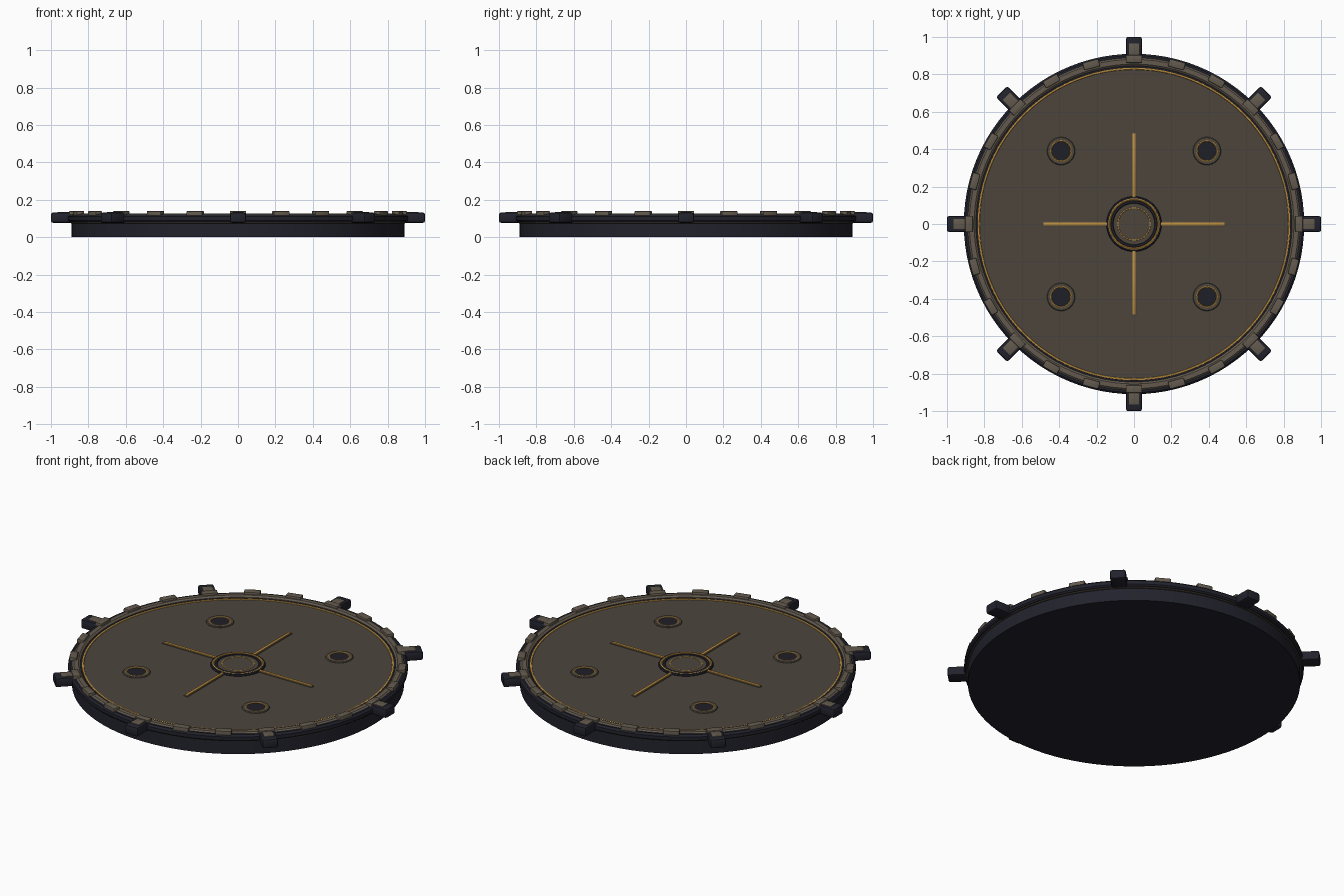
import bpy, bmesh, math
from mathutils import Matrix

if "Cube" in bpy.data.objects:
    bpy.data.objects.remove(bpy.data.objects["Cube"])

def material(name, rgb):
    m = bpy.data.materials.new(name)
    m.diffuse_color = (*rgb, 1)
    m.use_nodes = True
    m.node_tree.nodes["Principled BSDF"].inputs["Base Color"].default_value = m.diffuse_color
    return m

NAVY = material("dark navy metal", (0.016, 0.016, 0.026))
BROWN = material("brown plate", (0.072, 0.060, 0.046))
TAN = material("worn tan metal", (0.125, 0.102, 0.076))
GOLD = material("gold trim", (0.50, 0.27, 0.05))
BLACK = material("dark socket", (0.013, 0.013, 0.020))

def finish(name, bm, mat):
    bmesh.ops.recalc_face_normals(bm, faces=bm.faces)
    me = bpy.data.meshes.new(name)
    bm.to_mesh(me)
    bm.free()
    me.materials.append(mat)
    ob = bpy.data.objects.new(name, me)
    bpy.context.collection.objects.link(ob)
    bpy.ops.object.select_all(action='DESELECT')
    ob.select_set(True)
    bpy.context.view_layer.objects.active = ob
    bpy.ops.object.shade_smooth_by_angle(angle=math.radians(35))
    return ob

def lathe(name, profile, mat, centers=((0, 0),), seg=96, closed=True):
    """Revolve an (r, z) profile around z at each centre."""
    bm = bmesh.new()
    for cx, cy in centers:
        cols = []
        for i in range(seg):
            a = 2 * math.pi * i / seg
            cols.append([bm.verts.new((cx + r * math.cos(a), cy + r * math.sin(a), z)) for r, z in profile])
        n = len(profile)
        for i in range(seg):
            a, b = cols[i], cols[(i + 1) % seg]
            for j in range(n if closed else n - 1):
                k = (j + 1) % n
                bm.faces.new((a[j], b[j], b[k], a[k]))
        if not closed:                       # cap both ends
            bm.faces.new([c[0] for c in cols])
            bm.faces.new([c[-1] for c in cols])
    return finish(name, bm, mat)

def ring_profile(r, z, w, h, n=8):
    return [(r + w * math.cos(2 * math.pi * i / n), z + h * math.sin(2 * math.pi * i / n)) for i in range(n)]

def radial_boxes(name, count, r0, r1, width, z0, z1, bevel, mat, skip=lambda i: False):
    """Bevelled boxes repeated around the rim."""
    bm = bmesh.new()
    for i in range(count):
        if skip(i):
            continue
        part = bmesh.new()
        m = (Matrix.Rotation(2 * math.pi * i / count, 4, 'Z')
             @ Matrix.Translation(((r0 + r1) / 2, 0, (z0 + z1) / 2))
             @ Matrix.Diagonal((r1 - r0, width, z1 - z0, 1)))
        bmesh.ops.create_cube(part, size=1, matrix=m)
        if bevel:
            bmesh.ops.bevel(part, geom=part.edges[:], offset=bevel, segments=2, profile=0.5, affect='EDGES')
        tmp = bpy.data.meshes.new("tmp")
        part.to_mesh(tmp)
        part.free()
        bm.from_mesh(tmp)
        bpy.data.meshes.remove(tmp)
    return finish(name, bm, mat)

# Main drum and overhanging lip
lathe("base_drum", [(0.89, 0), (0.89, 0.085)], NAVY, closed=False)
lathe("outer_lip", [(0.86, 0.082), (0.902, 0.082), (0.91, 0.09), (0.91, 0.11), (0.90, 0.12), (0.86, 0.12)], NAVY)
lathe("lower_seam", ring_profile(0.89, 0.08, 0.008, 0.006), BROWN)

# Top plate, raised rim and its trim
lathe("top_plate", [(0.86, 0.08), (0.86, 0.113)], BROWN, closed=False)
lathe("raised_rim", [(0.845, 0.10), (0.845, 0.119), (0.855, 0.127), (0.88, 0.127), (0.89, 0.119), (0.89, 0.10)], TAN)
lathe("rim_groove", [(0.836, 0.105), (0.836, 0.1145), (0.846, 0.1145), (0.846, 0.105)], BLACK)
lathe("rim_trim", ring_profile(0.831, 0.113, 0.006, 0.004), GOLD)

# Rim pads and protruding lugs
radial_boxes("rim_pads", 24, 0.862, 0.903, 0.088, 0.108, 0.14, 0.005, TAN)
radial_boxes("lugs", 8, 0.87, 1.0, 0.085, 0.077, 0.131, 0.01, NAVY)
radial_boxes("lug_caps", 8, 0.895, 0.965, 0.056, 0.125, 0.135, 0.002, TAN)

# Cross rails
radial_boxes("rail_beds", 4, 0.14, 0.49, 0.026, 0.105, 0.116, 0.002, BROWN)
radial_boxes("gold_rails", 4, 0.14, 0.485, 0.017, 0.108, 0.122, 0.004, GOLD)

# Central hub
lathe("hub_disc", [(0.135, 0.10), (0.135, 0.119)], BROWN, closed=False, seg=64)
lathe("hub_collar", ring_profile(0.137, 0.115, 0.011, 0.010), BLACK, seg=64)
lathe("hub_gold_ring", ring_profile(0.132, 0.120, 0.007, 0.007), GOLD, seg=64)
lathe("hub_inner_collar", ring_profile(0.118, 0.119, 0.008, 0.005), BLACK, seg=64)
lathe("hub_inner_trim", ring_profile(0.086, 0.119, 0.003, 0.002), GOLD, seg=64)

# Four sockets
spots = [(sx * 0.39, sy * 0.39) for sx in (-1, 1) for sy in (-1, 1)]
lathe("socket_collars", ring_profile(0.064, 0.114, 0.011, 0.007), BROWN, spots, 32)
lathe("socket_trim", ring_profile(0.055, 0.116, 0.005, 0.005), GOLD, spots, 32)
lathe("socket_wells", [(0.053, 0.10), (0.053, 0.117)], BLACK, spots, 32, closed=False)
